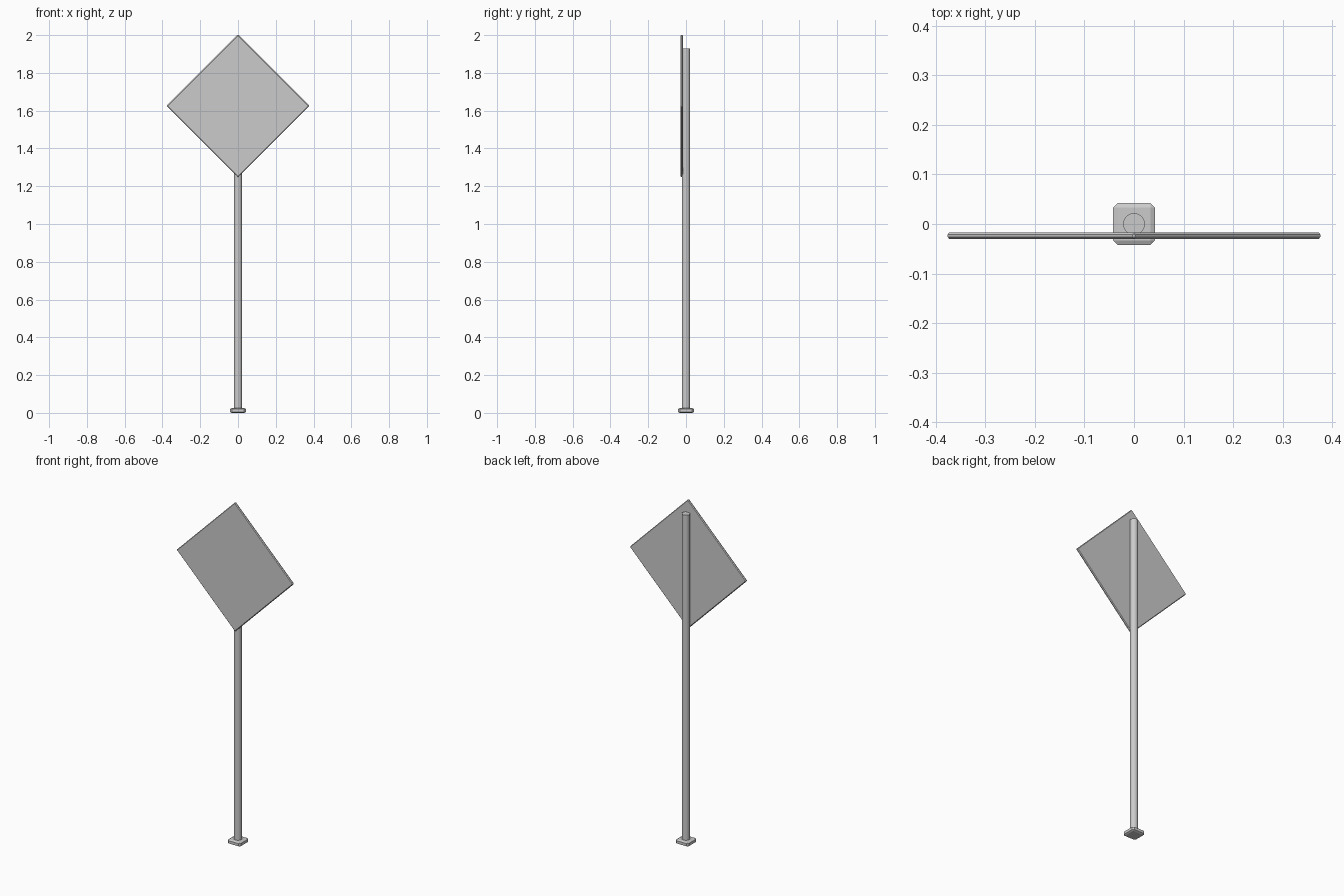
import bpy, bmesh, math
from mathutils import Matrix

if "Cube" in bpy.data.objects:
    bpy.data.objects.remove(bpy.data.objects["Cube"])


def finish(bm, name):
    mesh = bpy.data.meshes.new(name)
    bm.to_mesh(mesh)
    bm.free()
    ob = bpy.data.objects.new(name, mesh)
    bpy.context.collection.objects.link(ob)
    return ob


def bevelled_box(name, size, bevel, center, turn=0.0, z_squash=1.0):
    """Box with chamfered edges, turned about y, z_squash flattens the chamfer."""
    bm = bmesh.new()
    bmesh.ops.create_cube(bm, size=1)
    bmesh.ops.scale(bm, vec=(size[0], size[1], size[2] / z_squash), verts=bm.verts)
    bmesh.ops.bevel(bm, geom=bm.edges[:], offset=bevel, segments=1,
                    affect='EDGES', profile=0.5)
    bmesh.ops.scale(bm, vec=(1, 1, z_squash), verts=bm.verts)
    bmesh.ops.transform(bm, verts=bm.verts,
                        matrix=Matrix.Translation(center) @ Matrix.Rotation(turn, 4, 'Y'))
    return finish(bm, name)


# Foot plate on the ground
bevelled_box("base", (0.084, 0.084, 0.025), 0.009, (0, 0, 0.0125), z_squash=0.5)

# Diamond panel mounted on the front of the pole
bevelled_box("sign_panel", (0.535, 0.013, 0.535), 0.004, (0, -0.0235, 1.625),
             turn=math.radians(45))

# Round pole
pole_bottom, pole_top, pole_radius = 0.01, 1.928, 0.022
bpy.ops.mesh.primitive_cylinder_add(vertices=32, radius=pole_radius,
                                    depth=pole_top - pole_bottom,
                                    location=(0, 0, (pole_top + pole_bottom) / 2))
pole = bpy.context.object
pole.name = "pole"
bpy.ops.object.shade_smooth_by_angle(angle=math.radians(30))
